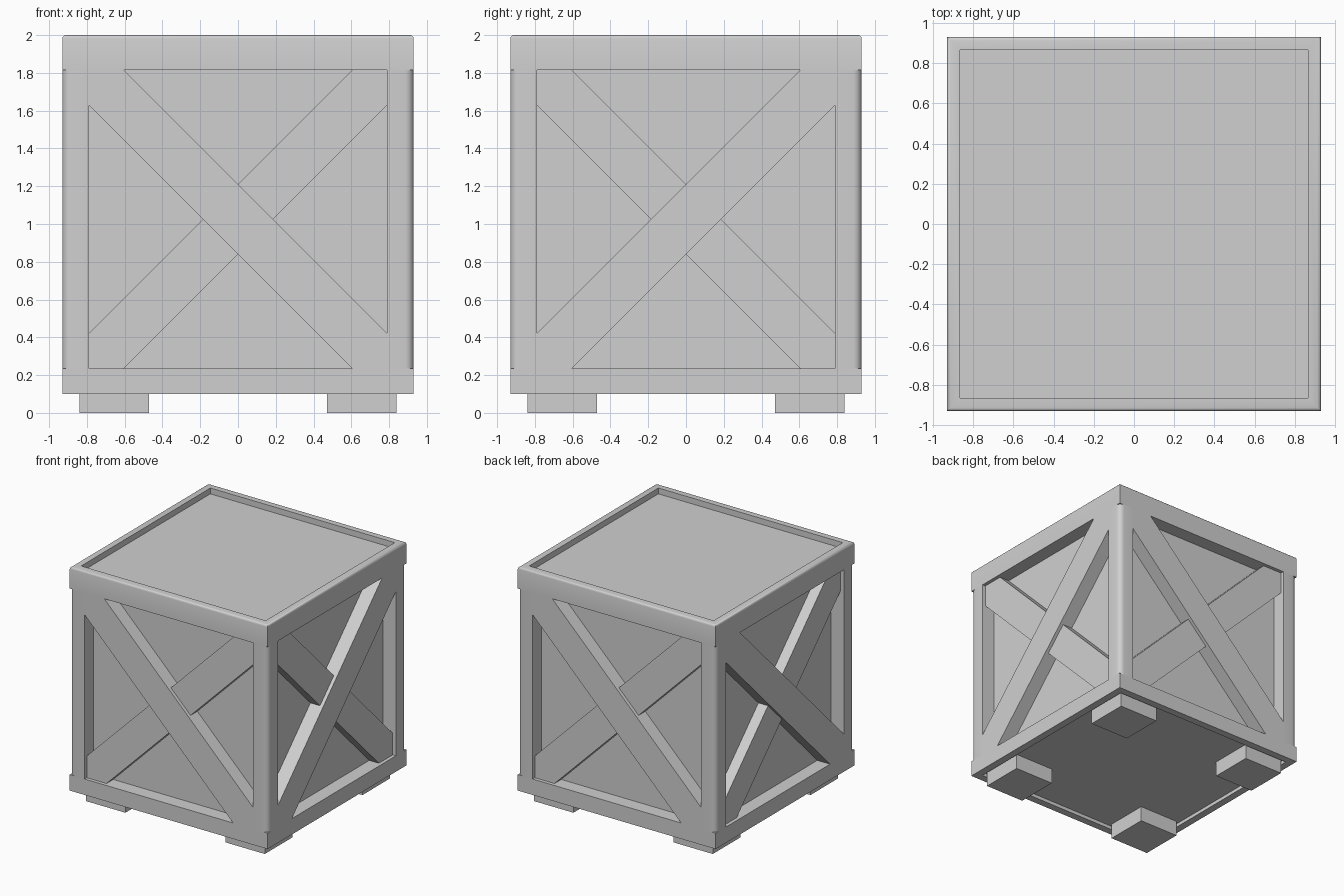
import bpy
import bmesh
from math import radians
from mathutils import Matrix, Vector

cube = bpy.data.objects.get("Cube")
if cube:
    bpy.data.objects.remove(cube, do_unlink=True)

HALF = 0.93            # half width of the crate
OPEN = 0.79            # half width of the side openings
LOW, HIGH = 0.235, 1.815
MID = (LOW + HIGH) / 2
PANEL = 0.81           # distance of the inner panels from the centre

grey = bpy.data.materials.new("plain grey")
grey.use_nodes = True
colour = (0.63, 0.63, 0.63, 1)
grey.diffuse_color = colour
grey.node_tree.nodes["Principled BSDF"].inputs["Base Color"].default_value = colour


def make(name, bm, turn=0):
    """Turn a bmesh into a named object, rotated about the crate's axis."""
    bmesh.ops.rotate(bm, verts=bm.verts, matrix=Matrix.Rotation(radians(turn), 3, 'Z'))
    bmesh.ops.recalc_face_normals(bm, faces=bm.faces)
    mesh = bpy.data.meshes.new(name)
    bm.to_mesh(mesh)
    bm.free()
    mesh.materials.append(grey)
    obj = bpy.data.objects.new(name, mesh)
    bpy.context.collection.objects.link(obj)
    return obj


def smooth(obj):
    bpy.ops.object.select_all(action='DESELECT')
    obj.select_set(True)
    bpy.context.view_layer.objects.active = obj
    bpy.ops.object.shade_smooth_by_angle(angle=radians(40))


def box(lo, hi):
    bm = bmesh.new()
    bmesh.ops.create_cube(bm, size=1)
    lo, hi = Vector(lo), Vector(hi)
    for v in bm.verts:
        v.co = (lo + hi) / 2 + v.co * (hi - lo)
    return bm


def tray(z0, z1, direction, depth):
    """Square rim with a sunken panel on its upper or lower face."""
    bm = box((-HALF, -HALF, z0), (HALF, HALF, z1))
    bm.normal_update()
    face = max(bm.faces, key=lambda f: f.normal.z * direction)
    bmesh.ops.inset_region(bm, faces=[face], thickness=0.09)
    sunk = bmesh.ops.extrude_discrete_faces(bm, faces=[face])["faces"][0]
    bmesh.ops.translate(bm, verts=sunk.verts, vec=(0, 0, -direction * depth))
    return bm


def round_edges(bm, rule, radius, segments):
    edges = [e for e in bm.edges if all(rule(v.co) for v in e.verts)]
    bmesh.ops.bevel(bm, geom=edges, offset=radius, segments=segments,
                    profile=0.5, affect='EDGES')


def brace(slope, outer):
    """Diagonal board clipped to the opening; slope 1 rises to the right."""
    cut = OPEN - 0.185
    outline = [(-OPEN, -OPEN), (-cut, -OPEN), (OPEN, cut),
               (OPEN, OPEN), (cut, OPEN), (-OPEN, -cut)]
    bm = bmesh.new()
    face = bm.faces.new([bm.verts.new((x, -outer, MID + slope * z)) for x, z in outline])
    back = bmesh.ops.extrude_face_region(bm, geom=[face], use_keep_orig=True)["geom"]
    bmesh.ops.translate(bm, verts=[g for g in back if isinstance(g, bmesh.types.BMVert)],
                        vec=(0, outer - PANEL + 0.005, 0))
    return bm


# Inner box whose sides are the recessed panels
make("inner_panels", box((-PANEL, -PANEL, LOW - 0.05), (PANEL, PANEL, HIGH + 0.05)))

# Lid and base rims
lid = tray(HIGH, 2, 1, 0.05)
round_edges(lid, lambda c: c.z > 1.99 and max(abs(c.x), abs(c.y)) > 0.92, 0.018, 3)
smooth(make("lid", lid))
make("base", tray(0.1, LOW, -1, 0.03))

# Rounded corner posts, and feet
for i, corner in enumerate(("front_left", "back_left", "back_right", "front_right")):
    post = box((OPEN, -HALF, LOW), (HALF, -OPEN, HIGH))
    round_edges(post, lambda c: c.x > 0.92 and c.y < -0.92, 0.045, 5)
    smooth(make(corner + "_post", post, i * 90))
    make(corner + "_foot", box((0.47, -0.84, 0), (0.84, -0.47, 0.14)), i * 90)

# Crossed braces: one flush with the frame, one set back behind it
for i, (side, slope) in enumerate((("front", -1), ("left", 1), ("back", -1), ("right", -1))):
    make(side + "_main_brace", brace(slope, HALF), i * 90)
    make(side + "_rear_brace", brace(-slope, HALF - 0.03), i * 90)
